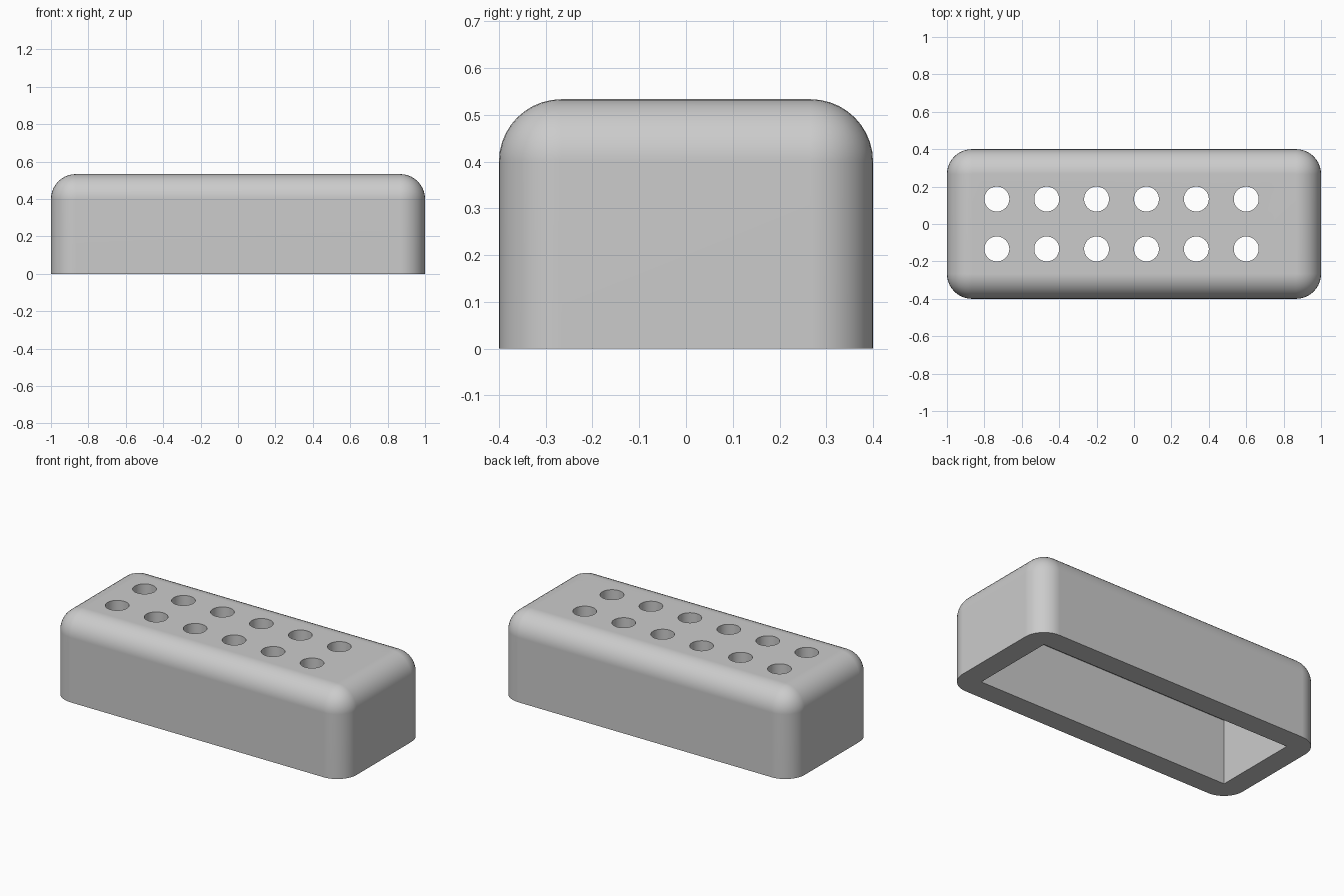
import bpy, bmesh, math
from mathutils import Matrix, Vector

if "Cube" in bpy.data.objects:
    bpy.data.objects.remove(bpy.data.objects["Cube"], do_unlink=True)

U = 1 / 15                      # design module
LENGTH, WIDTH, HEIGHT = 30 * U, 12 * U, 8 * U
WALL = RADIUS = 2 * U

grey = bpy.data.materials.new("light grey")
grey.use_nodes = True
colour = (0.6, 0.6, 0.6, 1)
grey.diffuse_color = colour
grey.node_tree.nodes["Principled BSDF"].inputs["Base Color"].default_value = colour


def add_object(name, bm):
    bmesh.ops.recalc_face_normals(bm, faces=bm.faces)
    mesh = bpy.data.meshes.new(name)
    bm.to_mesh(mesh)
    bm.free()
    mesh.materials.append(grey)
    obj = bpy.data.objects.new(name, mesh)
    bpy.context.collection.objects.link(obj)
    return obj


def add_box(bm, size, centre):
    bmesh.ops.create_cube(bm, size=1, matrix=Matrix.Translation(centre) @ Matrix.Diagonal((*size, 1)))


def activate(obj):
    bpy.ops.object.select_all(action='DESELECT')
    obj.select_set(True)
    bpy.context.view_layer.objects.active = obj


def cut(obj, cutter):
    mod = obj.modifiers.new("cut", 'BOOLEAN')
    mod.operation = 'DIFFERENCE'
    mod.solver = 'EXACT'
    mod.object = cutter
    cutter.hide_render = True
    activate(obj)
    bpy.ops.object.modifier_apply(modifier=mod.name)
    bpy.data.objects.remove(cutter, do_unlink=True)


# Outer shell: every edge rounded except the bottom rim
bm = bmesh.new()
add_box(bm, (LENGTH, WIDTH, HEIGHT), (0, 0, HEIGHT / 2))
rounded = [e for e in bm.edges if any(v.co.z > HEIGHT / 2 for v in e.verts)]
bmesh.ops.bevel(bm, geom=rounded, offset=RADIUS, offset_type='OFFSET', segments=10,
                profile=0.5, affect='EDGES', clamp_overlap=False)
body = add_object("holder_body", bm)

# Open cavity underneath
bm = bmesh.new()
depth = HEIGHT - WALL
add_box(bm, (LENGTH - 2 * WALL, WIDTH - 2 * WALL, depth + U), (0, 0, (depth - U) / 2))
cut(body, add_object("cavity_cutter", bm))

# Two rows of six round holes through the top
bm = bmesh.new()
for row in (-1, 1):
    for i in range(6):
        place = Vector(((4 * i - 11) * U, row * 2 * U, HEIGHT - WALL / 2))
        bmesh.ops.create_cone(bm, cap_ends=True, segments=48, radius1=U, radius2=U,
                              depth=2 * WALL, matrix=Matrix.Translation(place))
cut(body, add_object("hole_cutter", bm))

# Smooth rounding with crisp rims and flat faces
activate(body)
bpy.ops.object.shade_smooth_by_angle(angle=math.radians(30))
normals = body.modifiers.new("flat_faces", 'WEIGHTED_NORMAL')
normals.keep_sharp = True
